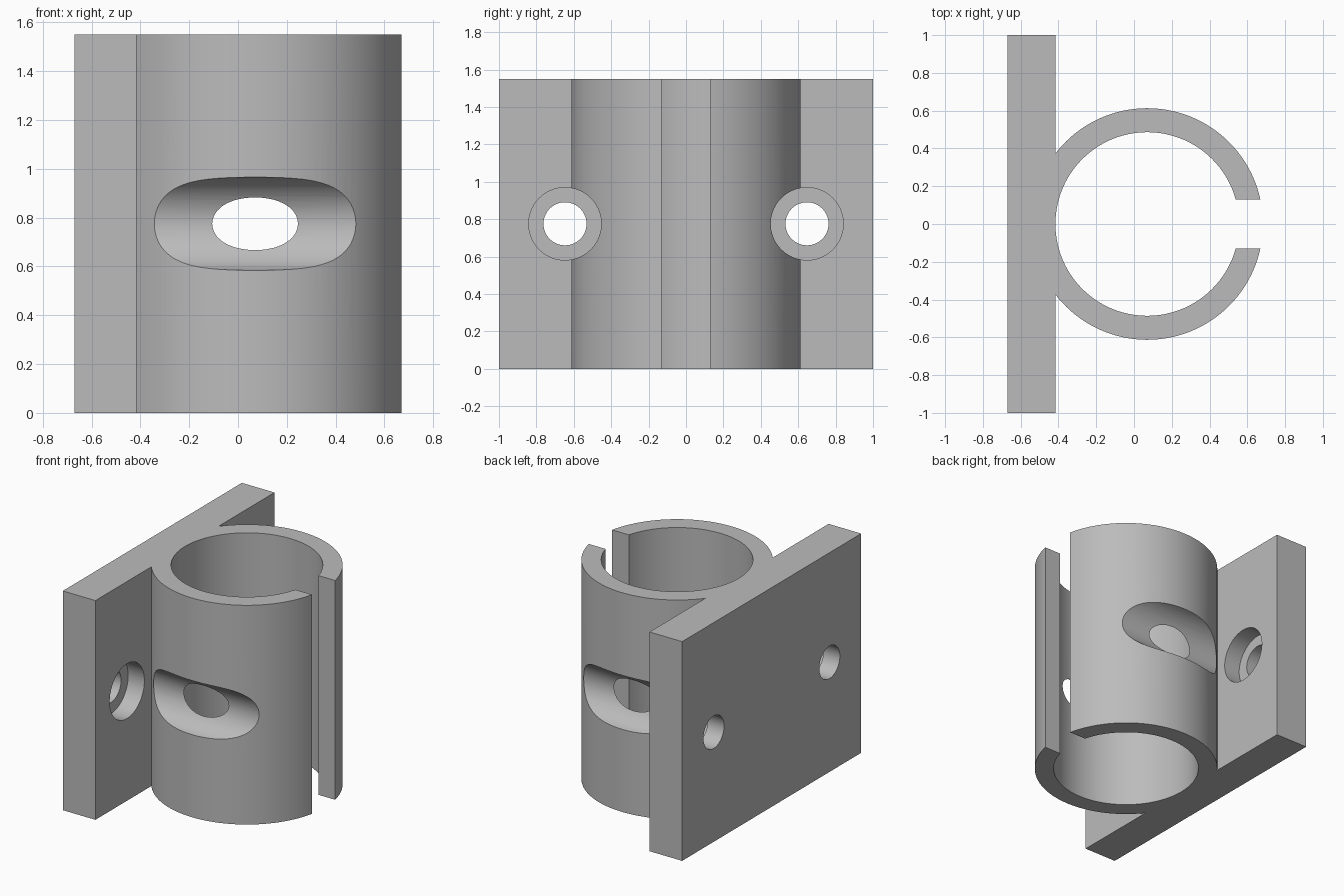
import bpy, bmesh, math

if "Cube" in bpy.data.objects:
    bpy.data.objects.remove(bpy.data.objects["Cube"])

X0, X1, H = -0.67, -0.415, 1.55        # plate back, plate face, height
CX, RO, RI, SLOT = 0.07, 0.613, 0.486, 0.13
HOLE_Y, HOLE_Z = 0.647, H / 2

grey = bpy.data.materials.new("plain grey")
grey.diffuse_color = (0.5, 0.5, 0.5, 1)
grey.use_nodes = True
grey.node_tree.nodes["Principled BSDF"].inputs["Base Color"].default_value = grey.diffuse_color


def arc(r, a0, a1, n):
    return [(CX + r * math.cos(a0 + (a1 - a0) * i / n),
             r * math.sin(a0 + (a1 - a0) * i / n)) for i in range(n + 1)]


# Section: plate plus split ring as one outline
join = math.acos((X1 - CX) / RO)
so, si = math.asin(SLOT / RO), math.asin(SLOT / RI)
outline = [(X0, 1), (X0, -1), (X1, -1)]
outline += arc(RO, -join, -so, 48)
outline += arc(RI, -si, -2 * math.pi + si, 120)
outline += arc(RO, so, join, 48)
outline += [(X1, 1)]

bm = bmesh.new()
face = bm.faces.new([bm.verts.new((x, y, 0)) for x, y in outline])
top = bmesh.ops.extrude_face_region(bm, geom=[face])["geom"]
bmesh.ops.translate(bm, vec=(0, 0, H),
                    verts=[v for v in top if isinstance(v, bmesh.types.BMVert)])
bmesh.ops.recalc_face_normals(bm, faces=bm.faces)
mesh = bpy.data.meshes.new("split_clamp_bracket")
bm.to_mesh(mesh)
bm.free()
bracket = bpy.data.objects.new("split_clamp_bracket", mesh)
bpy.context.collection.objects.link(bracket)
mesh.materials.append(grey)


def drill(r, xa, xb, y):
    # Cut a round hole along x
    bpy.ops.mesh.primitive_cylinder_add(
        vertices=72, radius=r, depth=xb - xa,
        location=((xa + xb) / 2, y, HOLE_Z), rotation=(0, math.pi / 2, 0))
    cutter = bpy.context.object
    cutter.name = "hole_cutter"
    cutter.hide_render = True
    mod = bracket.modifiers.new("hole", 'BOOLEAN')
    mod.operation, mod.solver, mod.object = 'DIFFERENCE', 'EXACT', cutter
    bpy.context.view_layer.objects.active = bracket
    bpy.ops.object.modifier_apply(modifier=mod.name)
    bpy.data.objects.remove(cutter)


# Screw holes; the wide counterbore also scoops the ring sides
for side in (-1, 1):
    drill(0.115, -1, 0, side * HOLE_Y)
    drill(0.194, -0.542, 1, side * HOLE_Y)

bpy.ops.object.select_all(action='DESELECT')
bracket.select_set(True)
bpy.context.view_layer.objects.active = bracket
bpy.ops.object.shade_smooth_by_angle(angle=math.radians(25))
